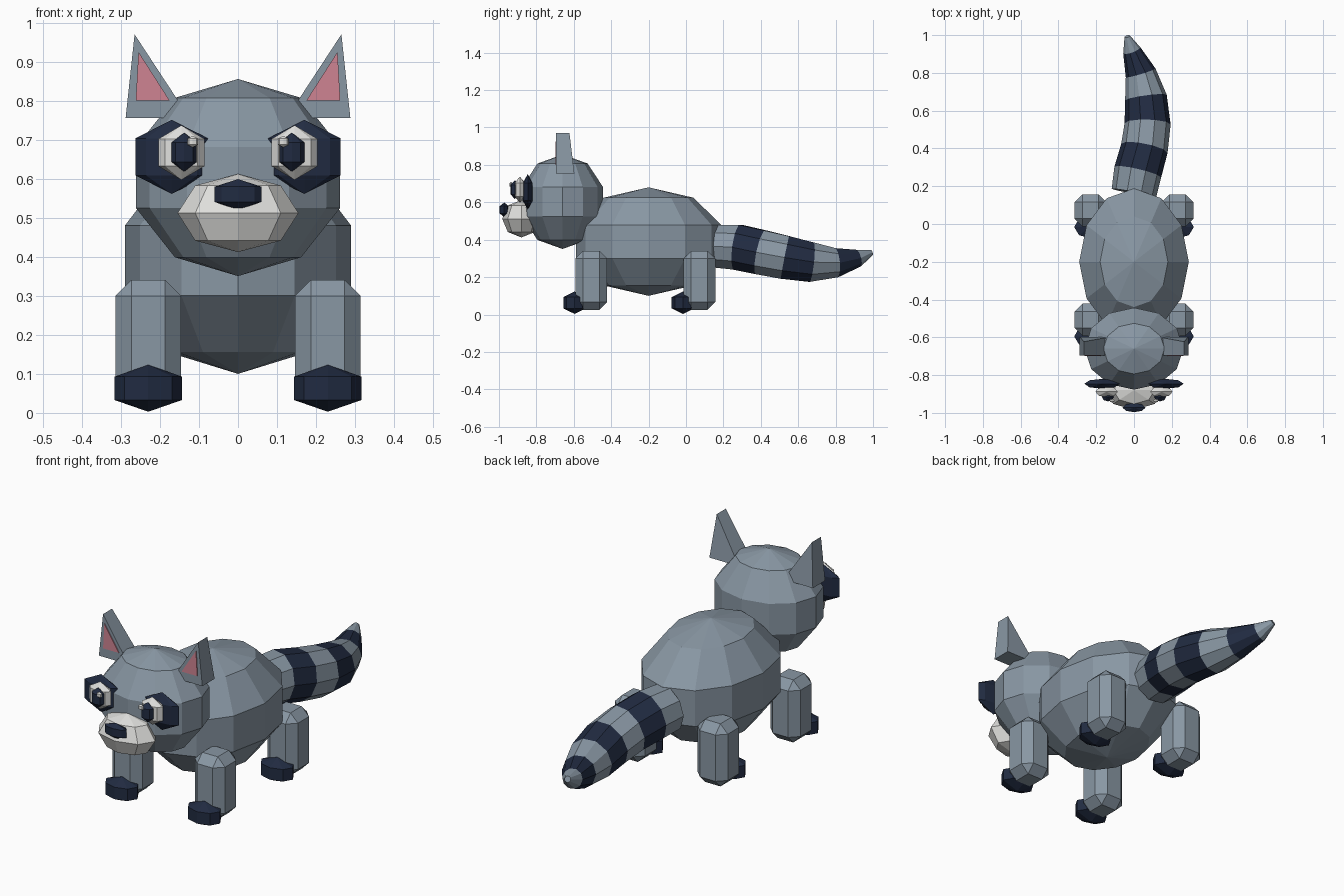
import bpy
import bmesh
import math
from mathutils import Vector, Matrix

cube = bpy.data.objects.get("Cube")
if cube:
    bpy.data.objects.remove(cube, do_unlink=True)


def material(name, r, g, b):
    m = bpy.data.materials.new(name)
    m.use_nodes = True
    m.diffuse_color = (r, g, b, 1)
    m.node_tree.nodes["Principled BSDF"].inputs["Base Color"].default_value = (r, g, b, 1)
    return m


grey = material("grey fur", 0.25, 0.31, 0.37)
dark = material("dark navy fur", 0.015, 0.024, 0.053)
white = material("off white", 0.74, 0.74, 0.72)
pink = material("ear pink", 0.62, 0.23, 0.29)


def finish(name, bm, *mats):
    bmesh.ops.recalc_face_normals(bm, faces=bm.faces)
    mesh = bpy.data.meshes.new(name)
    bm.to_mesh(mesh)
    bm.free()
    for m in mats:
        mesh.materials.append(m)
    ob = bpy.data.objects.new(name, mesh)
    bpy.context.collection.objects.link(ob)
    return ob


def ball(name, centre, radii, mat, segments=8, rings=3):
    bm = bmesh.new()
    bmesh.ops.create_uvsphere(
        bm, u_segments=segments, v_segments=rings, radius=1,
        matrix=Matrix.Translation(centre) @ Matrix.Diagonal((*radii, 1)))
    return finish(name, bm, mat)


def prism(name, front, back, mat):
    # Solid between two matching outlines
    bm = bmesh.new()
    a = [bm.verts.new(p) for p in front]
    b = [bm.verts.new(p) for p in back]
    bm.faces.new(a)
    bm.faces.new(b)
    for i in range(len(a)):
        j = (i + 1) % len(a)
        bm.faces.new((a[i], a[j], b[j], b[i]))
    return finish(name, bm, mat)


def leg(name, x, y):
    # Chamfered upright block
    bm = bmesh.new()
    bmesh.ops.create_cube(
        bm, size=1,
        matrix=Matrix.Translation((x, y, 0.183)) @ Matrix.Diagonal((0.168, 0.17, 0.315, 1)))
    bmesh.ops.bevel(bm, geom=bm.edges[:], offset=0.041, segments=1, affect='EDGES')
    finish(name, bm, grey)


# Body, head and face
ball("body", (0, -0.2, 0.39), (0.305, 0.408, 0.29), grey, 12, 5)
ball("head", (0, -0.66, 0.603), (0.275, 0.228, 0.2525), grey, 12, 5)
ball("muzzle", (0, -0.88, 0.512), (0.155, 0.103, 0.1), white, 8, 4)
ball("nose", (0, -0.972, 0.56), (0.07, 0.028, 0.039), dark)

# Paired parts
for s, side in ((1, "left"), (-1, "right")):
    # Eyes
    ball(side + "_eye_patch", (s * 0.17, -0.846, 0.656), (0.107, 0.03, 0.095), dark)
    ball(side + "_eye", (s * 0.145, -0.888, 0.667), (0.068, 0.034, 0.07), white)
    ball(side + "_pupil", (s * 0.138, -0.915, 0.668), (0.037, 0.028, 0.05), dark)
    ball(side + "_eye_glint", (s * 0.116, -0.936, 0.695), (0.016, 0.01, 0.015), white)

    # Ear wedge and its inner plate
    outline = ((0.265, 0.97), (0.288, 0.755), (0.124, 0.755))
    depths = (-0.623, -0.597, -0.597)
    prism(side + "_ear",
          [(s * x, -0.695, z) for x, z in outline],
          [(s * x, y, z) for (x, z), y in zip(outline, depths)], grey)
    inner = ((0.255, 0.925), (0.262, 0.8), (0.175, 0.8))
    prism(side + "_inner_ear",
          [(s * x, -0.699, z) for x, z in inner],
          [(s * x, -0.693, z) for x, z in inner], pink)

    # Legs and paws
    for end, y in (("front", -0.507), ("back", 0.072)):
        leg(f"{end}_{side}_leg", s * 0.23, y)
        ball(f"{end}_{side}_paw", (s * 0.23, y - 0.088, 0.063), (0.1, 0.07, 0.06), dark)

# Tail: rings swept along a curved path (x, y, z, radius), banded by segment
path = [(0, 0.165, 0.365, 0.12), (0.02, 0.275, 0.36, 0.127),
        (0.055, 0.4, 0.333, 0.125), (0.072, 0.53, 0.305, 0.122),
        (0.063, 0.67, 0.28, 0.111), (0.035, 0.8, 0.277, 0.082),
        (-0.012, 0.92, 0.302, 0.048), (-0.036, 0.993, 0.333, 0.015)]
sides = 10
bm = bmesh.new()
loops = []
for i, (x, y, z, r) in enumerate(path):
    before = Vector(path[max(i - 1, 0)][:3])
    after = Vector(path[min(i + 1, len(path) - 1)][:3])
    along = (after - before).normalized()
    across = along.cross(Vector((0, 0, 1))).normalized()
    up = across.cross(along)
    angles = [2 * math.pi * k / sides for k in range(sides)]
    loops.append([bm.verts.new(Vector((x, y, z)) + r * (across * math.cos(a) + up * math.sin(a)))
                  for a in angles])
for i in range(len(loops) - 1):
    for k in range(sides):
        n = (k + 1) % sides
        face = bm.faces.new((loops[i][k], loops[i][n], loops[i + 1][n], loops[i + 1][k]))
        face.material_index = i % 2
bm.faces.new(loops[0])
bm.faces.new(loops[-1])
finish("tail", bm, grey, dark)
